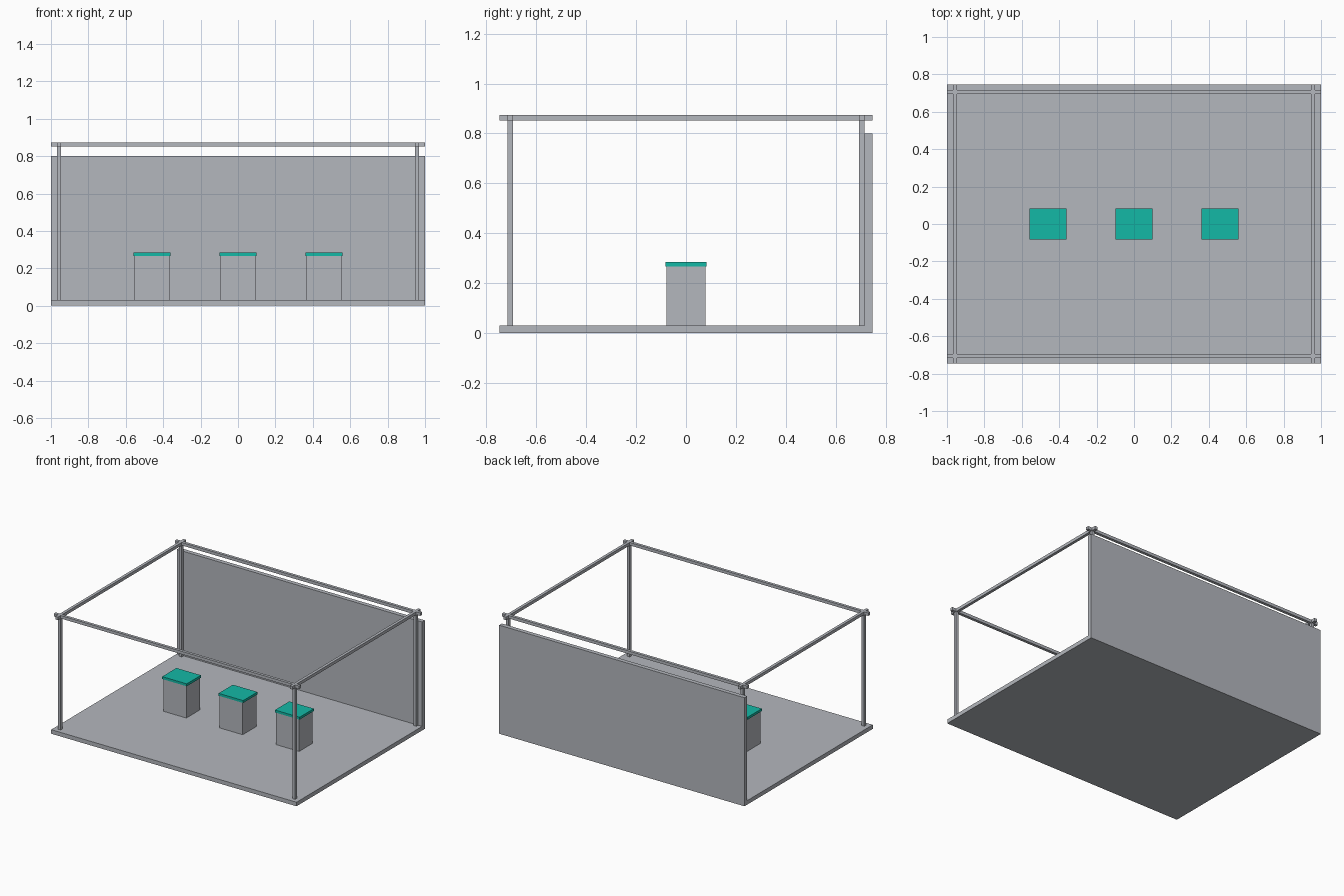
import bpy

if "Cube" in bpy.data.objects:
    bpy.data.objects.remove(bpy.data.objects["Cube"], do_unlink=True)


def material(name, rgb):
    mat = bpy.data.materials.new(name)
    mat.use_nodes = True
    mat.diffuse_color = (*rgb, 1)
    mat.node_tree.nodes["Principled BSDF"].inputs["Base Color"].default_value = (*rgb, 1)
    return mat


GREY = material("light grey", (0.456, 0.474, 0.509))
TEAL = material("teal", (0.007, 0.479, 0.381))


def box(name, x, y, z, mat=GREY):
    """Box spanning the (low, high) ranges on each axis."""
    spans = (x, y, z)
    bpy.ops.mesh.primitive_cube_add(size=1, location=[(a + b) / 2 for a, b in spans])
    obj = bpy.context.object
    obj.name = name
    obj.scale = [b - a for a, b in spans]
    bpy.ops.object.transform_apply(location=False, rotation=False, scale=True)
    obj.data.materials.append(mat)
    return obj


def around(centre, half):
    return (centre - half, centre + half)


HALF_X, HALF_Y = 1.0, 0.747
FLOOR = 0.03
POST_X, POST_Y, BAR = 0.956, 0.705, 0.0105
BEAM = (0.852, 0.874)

# Floor slab and back wall
box("floor", around(0, HALF_X), around(0, HALF_Y), (0, FLOOR))
box("back_wall", around(0, HALF_X), (POST_Y + BAR, HALF_Y), (FLOOR, 0.8))

# Open frame: corner posts and crossing beams
for side, sx in (("right", -1), ("left", 1)):
    box(side + "_beam", around(sx * POST_X, BAR), around(0, HALF_Y), BEAM)
    for end, sy in (("front", -1), ("back", 1)):
        box(f"{end}_{side}_post", around(sx * POST_X, BAR),
            around(sy * POST_Y, BAR), (FLOOR, BEAM[0]))
for end, sy in (("front", -1), ("back", 1)):
    box(end + "_beam", around(0, HALF_X), around(sy * POST_Y, BAR), BEAM)

# Row of plinths with overhanging teal tops
for side, x in (("right", -0.46), ("middle", 0), ("left", 0.46)):
    box(side + "_plinth", around(x, 0.094), around(0, 0.079), (FLOOR, 0.267))
    box(side + "_plinth_top", around(x, 0.1), around(0, 0.083), (0.267, 0.285), TEAL)
